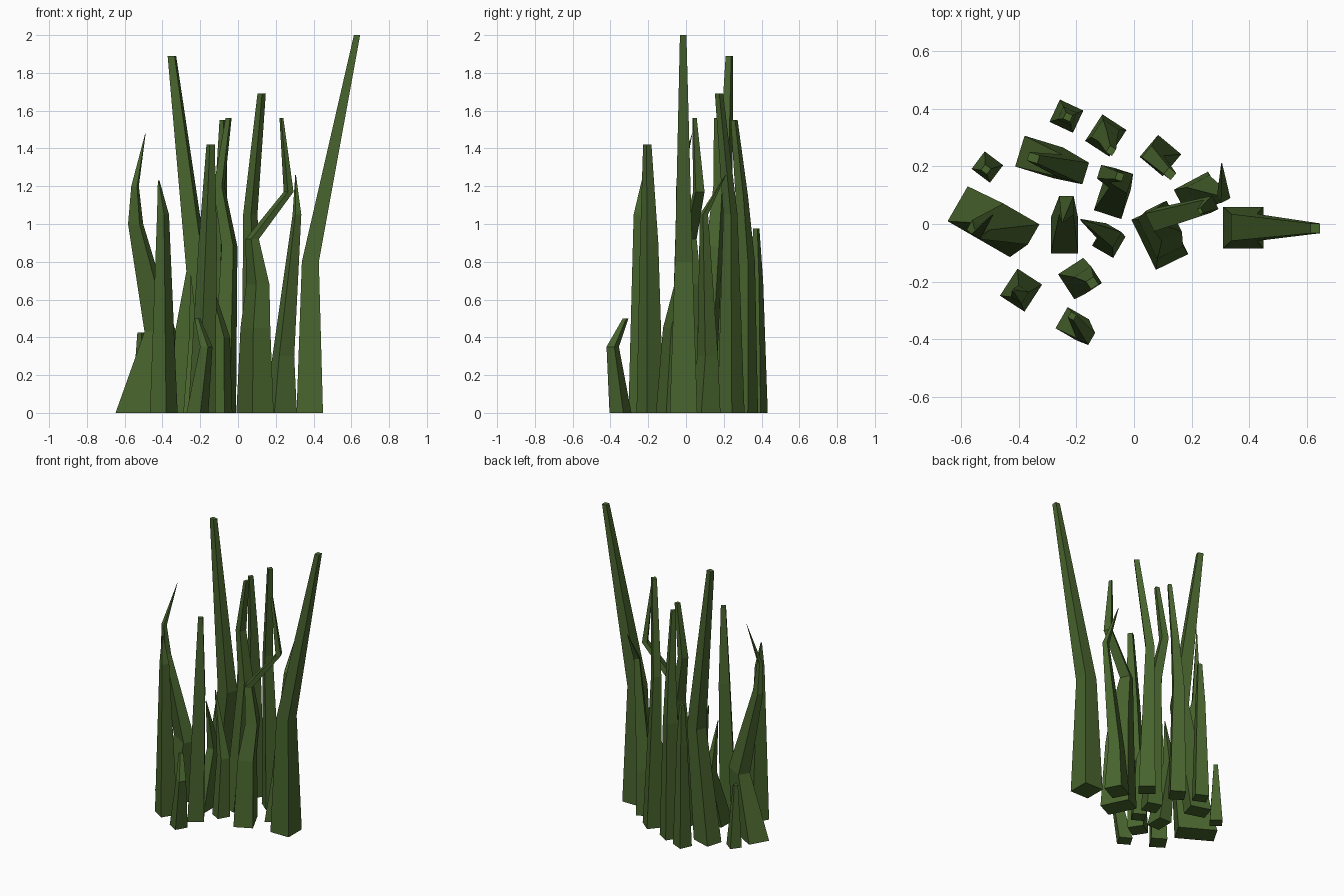
import bpy, bmesh, math

green = bpy.data.materials.new("grass green")
green.diffuse_color = (0.065, 0.128, 0.027, 1)


def blade(name, angle, aspect, sections):
    """Four-sided bent blade: sections are (x, y, z, width), turned by angle."""
    a = math.radians(angle)
    bm = bmesh.new()
    rings = []
    for x, y, z, w in sections:
        ring = []
        for sx, sy in ((-1, -1), (1, -1), (1, 1), (-1, 1)):
            u, v = sx * w / 2, sy * w * aspect / 2
            ring.append(bm.verts.new((x + u * math.cos(a) - v * math.sin(a),
                                      y + u * math.sin(a) + v * math.cos(a), z)))
        rings.append(ring)
    for lo, hi in zip(rings, rings[1:]):
        for i in range(4):
            j = (i + 1) % 4
            bm.faces.new((lo[i], lo[j], hi[j], hi[i]))
    bm.faces.new(rings[0][::-1])
    bm.faces.new(rings[-1])
    mesh = bpy.data.meshes.new(name)
    bm.to_mesh(mesh)
    bm.free()
    mesh.materials.append(green)
    bpy.context.collection.objects.link(bpy.data.objects.new(name, mesh))


# Tall outer blades
blade("tall_right_blade", 0, 1.04, [(.38, -.013, 0, .14), (.383, -.012, .8, .09), (.63, -.015, 2, .033)])
blade("tall_left_blade", -17, .8, [(-.33, .233, 0, .14), (-.215, .19, .75, .098), (-.35, .23, 1.89, .038)])
# Wide bent blades
blade("wide_left_blade", -30, .56, [(-.505, .008, 0, .25), (-.412, 0, .43, .145), (-.542, -.02, 1, .07),
                                    (-.545, -.035, 1.2, .035), (-.49, .033, 1.48, .002)])
blade("wide_centre_blade", 26, 1.55, [(.09, -.045, 0, .125), (.092, -.03, .45, .1), (.105, .01, .68, .078),
                                      (.075, .015, .92, .045), (.268, .068, 1.17, .033), (.23, .045, 1.56, .013)])
# Back blades
blade("back_short_blade", -25, .95, [(-.235, .375, 0, .09), (-.232, .375, .7, .052), (-.23, .372, .975, .026)])
blade("back_blade", -33, 1.1, [(-.098, .308, 0, .1), (-.1, .315, .8, .068), (-.09, .295, 1.15, .045), (-.08, .255, 1.55, .025)])
blade("back_right_blade", -40, .95, [(.092, .238, 0, .105), (.065, .235, 1.05, .055), (.125, .175, 1.69, .032)])
# Inner blades
blade("inner_bent_blade", -18, 1.1, [(-.075, .085, 0, .1), (-.045, .15, .88, .065), (-.1, .175, 1.2, .045), (-.05, .165, 1.56, .025)])
blade("inner_left_blade", 0, 1.3, [(-.242, -.04, 0, .095), (-.235, .065, .39, .05), (-.25, .005, .73, .003)])
blade("inner_short_blade", -30, 1, [(-.088, -.06, 0, .085), (-.085, -.04, .4, .062), (-.185, .015, .82, .004)])
blade("right_bent_blade", 28, .85, [(.225, .1, 0, .135), (.24, .115, .3, .09), (.312, .095, 1.05, .036), (.305, .21, 1.26, .003)])
# Front blades
blade("front_blade", 33, 1, [(-.192, -.19, 0, .104), (-.16, -.195, .9, .07), (-.145, -.205, 1.42, .032)])
blade("front_left_blade", -33, 1.1, [(-.393, -.23, 0, .102), (-.397, -.245, 1.05, .044), (-.42, -.23, 1.23, .006)])
blade("front_short_blade", -30, 1, [(-.215, -.347, 0, .085), (-.168, -.388, .35, .048), (-.215, -.32, .5, .022)])
# Short far left blade
blade("left_short_blade", -37, .95, [(-.51, .198, 0, .08), (-.515, .19, .425, .026)])
